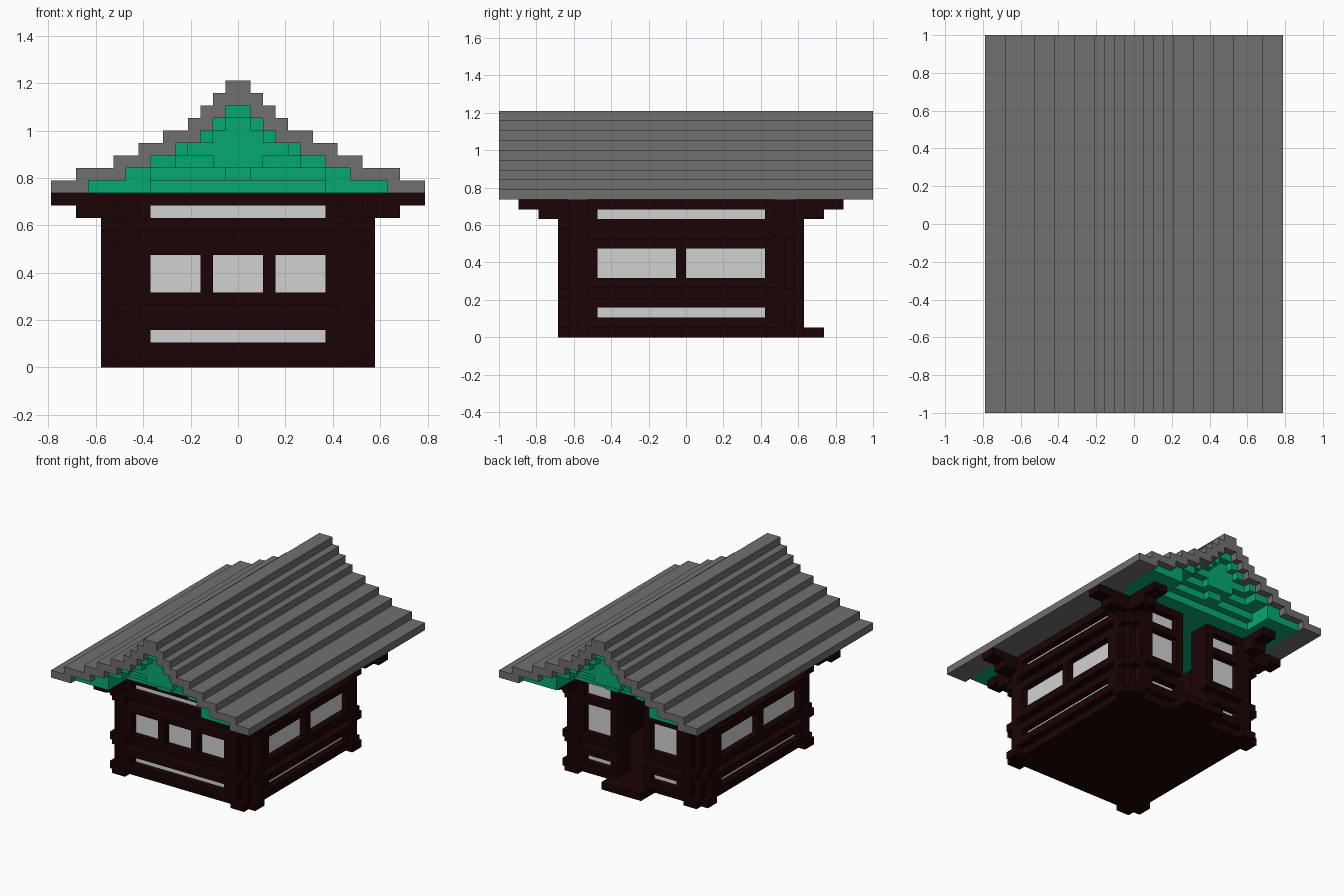
import bpy, bmesh

U = 2 / 38          # one block of the modelling grid
SHIFT = -0.5        # the house sits half a block towards the front

cube = bpy.data.objects.get("Cube")
if cube:
    bpy.data.objects.remove(cube, do_unlink=True)


def material(name, rgb):
    m = bpy.data.materials.new(name)
    m.use_nodes = True
    m.diffuse_color = (*rgb, 1)
    m.node_tree.nodes["Principled BSDF"].inputs["Base Color"].default_value = (*rgb, 1)
    return m


GREY = material("roof grey", (0.16, 0.16, 0.16))
GREEN = material("gable green", (0.002, 0.39, 0.175))
BROWN = material("dark brown timber", (0.011, 0.001, 0.001))
PALE = material("pale window", (0.64, 0.64, 0.64))


def finish(name, bm, mat):
    bmesh.ops.recalc_face_normals(bm, faces=bm.faces)
    me = bpy.data.meshes.new(name)
    bm.to_mesh(me)
    bm.free()
    me.materials.append(mat)
    ob = bpy.data.objects.new(name, me)
    bpy.context.collection.objects.link(ob)
    return ob


def boxes(name, mat, items, flip_x=False, flip_y=False, shift=SHIFT):
    """Join blocks (x0, x1, y0, y1, z0, z1), optionally mirrored, into one part."""
    bm = bmesh.new()
    for x0, x1, y0, y1, z0, z1 in items:
        for sx in ((1, -1) if flip_x else (1,)):
            for sy in ((1, -1) if flip_y else (1,)):
                vs = bmesh.ops.create_cube(bm, size=1)["verts"]
                for v in vs:
                    v.co = (U * sx * (x0 + (v.co.x + 0.5) * (x1 - x0)),
                            U * (sy * (y0 + (v.co.y + 0.5) * (y1 - y0)) + shift),
                            U * (z0 + (v.co.z + 0.5) * (z1 - z0)))
    return finish(name, bm, mat)


def panel(a0, a1, z0, z1, stiles):
    """Frame of one-block rails and stiles as (a0, a1, z0, z1) bars."""
    return ([(a0, a1, z0, z0 + 1), (a0, a1, z1 - 1, z1)]
            + [(s, s + 1, z0 + 1, z1 - 1) for s in stiles])


# Stepped roof: one staircase shell extruded along the ridge
outer = [15, 13, 10, 8, 6, 4, 3, 2, 1]
inner = [12, 9, 7, 5, 3, 2, 1]


def stairs(widths):
    return [(w, 14 + i + d) for i, w in enumerate(widths) for d in (0, 1)]


out, inn = stairs(outer), stairs(inner)
profile = (out + [(-x, z) for x, z in reversed(out)]
           + [(-x, z) for x, z in inn] + list(reversed(inn)))
bm = bmesh.new()
face = bm.faces.new([bm.verts.new((x * U, -19 * U, z * U)) for x, z in profile])
ext = bmesh.ops.extrude_face_region(bm, geom=[face])["geom"]
bmesh.ops.translate(bm, vec=(0, 38 * U, 0),
                    verts=[g for g in ext if isinstance(g, bmesh.types.BMVert)])
finish("stepped_roof", bm, GREY)
boxes("eave_soffits", GREY, [(11, 12, -12, 12, 14, 15)], flip_x=True, shift=0)

# Green gables: corbelled core, projecting stepped edges and a central pendant
core_end = [14, 15, 16, 17, 17, 17, 17]
trim_start = [7, 7, 5, 4, 2, 1, 0]
core = [(-min(g, 11), min(g, 11), -e, e, 14 + i, 15 + i)
        for i, (g, e) in enumerate(zip(inner, core_end))]
boxes("gable_core", GREEN, core, shift=0)
trim = [(c, g, 12, 18, 14 + i, 15 + i)
        for i, (g, c) in enumerate(zip(inner, trim_start))]
boxes("gable_trim", GREEN, trim, flip_x=True, flip_y=True, shift=0)
boxes("gable_pendant", GREEN, [(-1, 1, 12, 16, 15, 16), (-2, 2, 12, 17, 16, 17)],
      flip_y=True, shift=0)

# Floor, door step and walls
boxes("floor", BROWN, [(-9, 9, -11.5, 11.5, 0, 1)])
boxes("door_step", BROWN, [(-3, 3, 11.5, 14.5, 0, 1)])
boxes("side_walls", BROWN, [(8, 10, -11.5, 11.5, 0, 14)], flip_x=True)
boxes("front_wall", BROWN, [(-9, 9, -11.5, -9.5, 0, 14)])
boxes("back_walls", BROWN, [(2, 9, 9.5, 11.5, 0, 14)], flip_x=True)

# Corner ribs and the crossing beam ends at sill, middle and upper height
boxes("corner_ribs", BROWN, [(10, 11, 9.5, 10.5, 0, 12), (8, 9, 11.5, 12.5, 0, 12)],
      flip_x=True, flip_y=True)
ends = [b for z in (0, 4, 10) for b in ((10, 11, 9.5, 11.5, z, z + 1),
                                        (8, 10, 11.5, 12.5, z, z + 1))]
boxes("corner_beam_ends", BROWN, ends, flip_x=True, flip_y=True)

# Eave beams and the stepped brackets below them
boxes("eave_beam_ends", BROWN, [(10, 15, 9.5, 11.5, 13, 14), (8, 10, 11.5, 16.5, 13, 14)],
      flip_x=True, flip_y=True)
boxes("eave_brackets", BROWN, [(10, 13, 9.5, 11.5, 12, 13), (8, 10, 11.5, 14.5, 12, 13)],
      flip_x=True, flip_y=True)

# Projecting frames around the recessed windows
front = (panel(-8, 8, 1, 4, (-8, 7)) + panel(-8, 8, 5, 10, (-8, -3, 2, 7))
         + panel(-8, 8, 11, 14, (-8, 7)))
side = (panel(-9.5, 9.5, 1, 4, (-9.5, 8.5)) + panel(-9.5, 9.5, 5, 10, (-9.5, -0.5, 8.5))
        + panel(-9.5, 9.5, 11, 14, (-9.5, 8.5)))
back = panel(2, 8, 1, 4, (2, 7)) + panel(2, 8, 5, 11, (2, 7)) + panel(2, 8, 10, 14, (2, 7))
boxes("front_frames", BROWN, [(a, b, -12.5, -11.5, c, d) for a, b, c, d in front])
boxes("side_frames", BROWN, [(10, 11, a, b, c, d) for a, b, c, d in side], flip_x=True)
boxes("back_frames", BROWN, [(a, b, 11.5, 12.5, c, d) for a, b, c, d in back], flip_x=True)

# Window plates
T = 0.1
fy = (-11.5 - T, -11.5)
boxes("front_windows", PALE, [(-7, -3, *fy, 6, 9), (-2, 2, *fy, 6, 9), (3, 7, *fy, 6, 9),
                              (-7, 7, *fy, 2, 3), (-7, 7, *fy, 12, 13)])
sx = (10, 10 + T)
boxes("side_windows", PALE, [(*sx, -8.5, -0.5, 6, 9), (*sx, 0.5, 8.5, 6, 9),
                             (*sx, -8.5, 8.5, 2, 3), (*sx, -8.5, 8.5, 12, 13)], flip_x=True)
by = (11.5, 11.5 + T)
boxes("back_windows", PALE, [(3, 7, *by, 6, 10), (3, 7, *by, 2, 3), (3, 7, *by, 11, 13)],
      flip_x=True)
